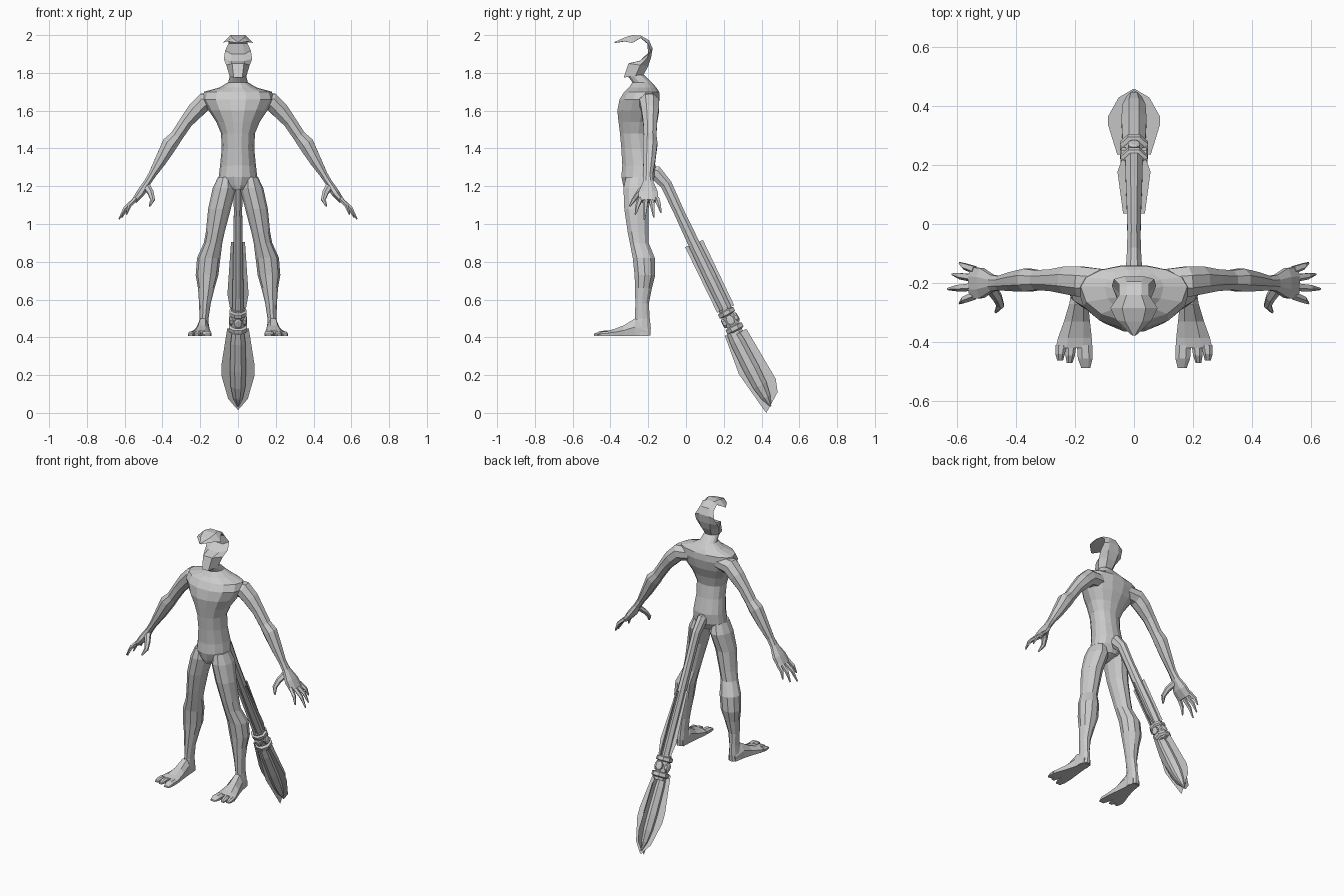
import bpy, bmesh, math
from mathutils import Vector as V


def loft(name, rings, mirror=False):
    """Skin a list of equal-length vertex rings and cap both ends."""
    bm = bmesh.new()
    rows = [[bm.verts.new(p) for p in r] for r in rings]
    n = len(rows[0])
    for a, b in zip(rows, rows[1:]):
        for i in range(n):
            bm.faces.new((a[i], a[(i + 1) % n], b[(i + 1) % n], b[i]))
    bm.faces.new(rows[0])
    bm.faces.new(rows[-1])
    bmesh.ops.recalc_face_normals(bm, faces=bm.faces)
    return finish(name, bm, mirror)


def finish(name, bm, mirror=False):
    me = bpy.data.meshes.new(name)
    bm.to_mesh(me)
    bm.free()
    ob = bpy.data.objects.new(name, me)
    bpy.context.collection.objects.link(ob)
    if mirror:
        ob.modifiers.new("mirror", 'MIRROR').use_mirror_merge = False
    return ob


def level_ring(z, cx, hw, yf, yb, n=14, bias=0.5):
    """Horizontal oval; bias shifts the widest line toward the back."""
    yc = yf + (yb - yf) * bias
    out = []
    for i in range(n):
        a = 2 * math.pi * i / n
        s = math.sin(a)
        out.append(V((cx + hw * math.cos(a), yc + s * ((yb - yc) if s > 0 else (yc - yf)), z)))
    return out


def tube(name, pts, n=8, ref=(0, 1, 0), mirror=False):
    """pts: (x, y, z, radius along ref, radius across)."""
    P = [V(p[:3]) for p in pts]
    ref = V(ref)
    rings = []
    for i, p in enumerate(pts):
        t = (P[min(i + 1, len(P) - 1)] - P[max(i - 1, 0)]).normalized()
        u = (ref - t * ref.dot(t)).normalized()
        w = t.cross(u)
        angs = [2 * math.pi * (k + 0.5) / n for k in range(n)]
        rings.append([P[i] + u * p[3] * math.cos(a) + w * p[4] * math.sin(a) for a in angs])
    return loft(name, rings, mirror)


def sheet(name, pts):
    bm = bmesh.new()
    bm.faces.new([bm.verts.new(p) for p in pts])
    return finish(name, bm)


# torso and neck: z, half width, front y, back y
torso = [(1.18, .03, -.325, -.24), (1.205, .065, -.335, -.185), (1.25, .102, -.345, -.165),
         (1.31, .095, -.34, -.16), (1.40, .086, -.345, -.18), (1.48, .09, -.352, -.19),
         (1.54, .115, -.36, -.175), (1.60, .155, -.367, -.15), (1.66, .19, -.355, -.138),
         (1.70, .18, -.33, -.14), (1.722, .10, -.305, -.155), (1.75, .052, -.285, -.18),
         (1.79, .042, -.315, -.222)]
loft("torso", [level_ring(z, 0, w, f, b, 14, .62) for z, w, f, b in torso])

# hollow-faced head: inner y z, outer y z, half width
head = [(-.33, 1.775, -.225, 1.79, .045), (-.305, 1.85, -.20, 1.835, .062),
        (-.245, 1.864, -.185, 1.88, .075), (-.20, 1.90, -.177, 1.93, .068),
        (-.205, 1.955, -.195, 1.972, .05), (-.24, 1.984, -.24, 1.998, .05),
        (-.285, 1.974, -.285, 2.0, .08), (-.325, 1.966, -.33, 1.985, .06),
        (-.378, 1.958, -.378, 1.964, .006)]
rings = []
for i, (iy, iz, oy, oz, w) in enumerate(head):
    k = .6 if i < 4 else .1
    sy, sz = iy + (oy - iy) * k, iz + (oz - iz) * k
    if i == 6:
        sz -= .018
    rings.append([(-.5 * w, oy, oz), (.5 * w, oy, oz), (w, sy, sz),
                  (.5 * w, iy, iz), (-.5 * w, iy, iz), (-w, sy, sz)])
loft("head", rings)

# arms
tube("arm", [(.10, -.20, 1.655, .05, .045), (.18, -.195, 1.645, .055, .052),
             (.225, -.19, 1.60, .05, .048), (.275, -.19, 1.54, .04, .038),
             (.325, -.19, 1.465, .036, .036), (.36, -.19, 1.425, .042, .045),
             (.41, -.195, 1.335, .035, .034), (.455, -.2, 1.26, .026, .022),
             (.48, -.2, 1.22, .03, .02), (.515, -.2, 1.165, .055, .024),
             (.55, -.2, 1.12, .058, .016)], mirror=True)
# fingers: root y, tip x, tip y, tip z
for ry, tx, ty, tz in [(-.155, .59, -.132, 1.06), (-.183, .615, -.17, 1.035),
                       (-.212, .63, -.22, 1.025), (-.242, .59, -.268, 1.05)]:
    a, b = V((.54, ry, 1.135)), V((tx, ty, tz))
    m = a.lerp(b, .55) + V((.008, 0, .008))
    tube("finger", [(*a, .015, .013), (*m, .012, .011), (*b, .004, .004)], 5, mirror=True)
tube("thumb", [(.485, -.215, 1.20, .022, .018), (.462, -.25, 1.165, .018, .015),
               (.452, -.275, 1.13, .014, .012), (.468, -.298, 1.095, .005, .005)],
     6, ref=(1, 0, 0), mirror=True)

# legs: z, centre x, half width, front y, back y
leg = [(1.25, .065, .04, -.32, -.19), (1.19, .072, .062, -.335, -.17), (1.08, .098, .06, -.33, -.195),
       (.96, .12, .05, -.312, -.195), (.90, .132, .049, -.30, -.195), (.82, .155, .062, -.285, -.162),
       (.73, .164, .06, -.275, -.16), (.66, .168, .044, -.272, -.178), (.58, .175, .031, -.27, -.195),
       (.50, .18, .024, -.272, -.19), (.45, .182, .028, -.285, -.184), (.41, .185, .032, -.29, -.186)]
loft("leg", [level_ring(z, c, w, f, b, 10) for z, c, w, f, b in leg], True)


def foot(name, secs):
    """secs: y, centre x, half width, top z"""
    loft(name, [[(c - w, y, .408), (c + w, y, .408), (c + w, y, .41 + (t - .41) * .5),
                 (c + w * .4, y, t), (c - w * .5, y, t), (c - w, y, .41 + (t - .41) * .6)]
                for y, c, w, t in secs], True)


# feet with a big toe and a broad outer toe pair
foot("foot", [(-.20, .184, .024, .46), (-.27, .187, .032, .50), (-.33, .193, .044, .463),
              (-.385, .20, .057, .442), (-.42, .203, .062, .434)])
foot("big_toe", [(-.41, .167, .026, .436), (-.455, .165, .025, .434), (-.488, .163, .015, .418)])
foot("middle_toe", [(-.41, .213, .018, .434), (-.445, .216, .016, .432), (-.47, .218, .010, .418)])
foot("outer_toe", [(-.41, .247, .019, .432), (-.44, .25, .016, .430), (-.462, .25, .010, .418)])

# tail: tapered tube running into the lower fittings
tube("tail", [(0, -.21, 1.27, .03, .04), (0, -.16, 1.27, .03, .042), (0, -.105, 1.21, .026, .033),
              (0, -.04, 1.07, .024, .03), (0, .04, .90, .026, .033), (0, .13, .715, .03, .036),
              (0, .215, .54, .032, .034)], ref=(1, 0, 0))

D = V((0, .457, -.889)).normalized()      # tail axis
N = V((0, .889, .457)).normalized()       # tail normal
X = V((1, 0, 0))


def axis_tube(name, origin, prof, n=8):
    tube(name, [(*(origin + D * t), r, r) for t, r in prof], n, ref=X)


def side_fins(name, origin, prof):
    half = [origin + D * t + X * w for t, w in prof]
    sheet(name, half + [V((-p.x, p.y, p.z)) for p in reversed(half)])


# sleeve fins around the tail
S = V((0, .04, .895))
sheet("sleeve_upright_fin", [(0, -.005, .878), (0, .09, .915), (0, .255, .57), (0, .165, .53)])
side_fins("sleeve_side_fin", S, [(-.01, .037), (.30, .056), (.385, .042)])

# joint with collars and round bosses
J = V((0, .235, .49))
axis_tube("joint_core", J, [(-.07, .036), (.08, .036)])
axis_tube("upper_collar", J, [(-.06, .04), (-.055, .049), (-.035, .049), (-.03, .04)])
axis_tube("lower_collar", J, [(.032, .04), (.037, .052), (.058, .052), (.065, .04)])
for d in (X, -X, N, -N):
    c = [J + d * h for h in (.025, .042, .047)]
    tube("joint_boss", [(*p, r * 1.3, r) for p, r in zip(c, (.022, .022, .014))], 8, ref=D)

# paddle blade: ridged core with crossing fins
B = V((0, .245, .43))
axis_tube("blade_core", B, [(0, .034), (.06, .042), (.22, .046), (.32, .042), (.39, .028), (.445, .004)])
sheet("blade_upright_fin", [(0, .205, .41), (0, .28, .205), (0, .41, .02), (0, .425, .0),
                            (0, .485, .11), (0, .475, .18), (0, .32, .445), (0, .255, .41)])
side_fins("blade_side_fin", B, [(-.02, .057), (.20, .088), (.26, .088), (.40, .052), (.462, .004)])
